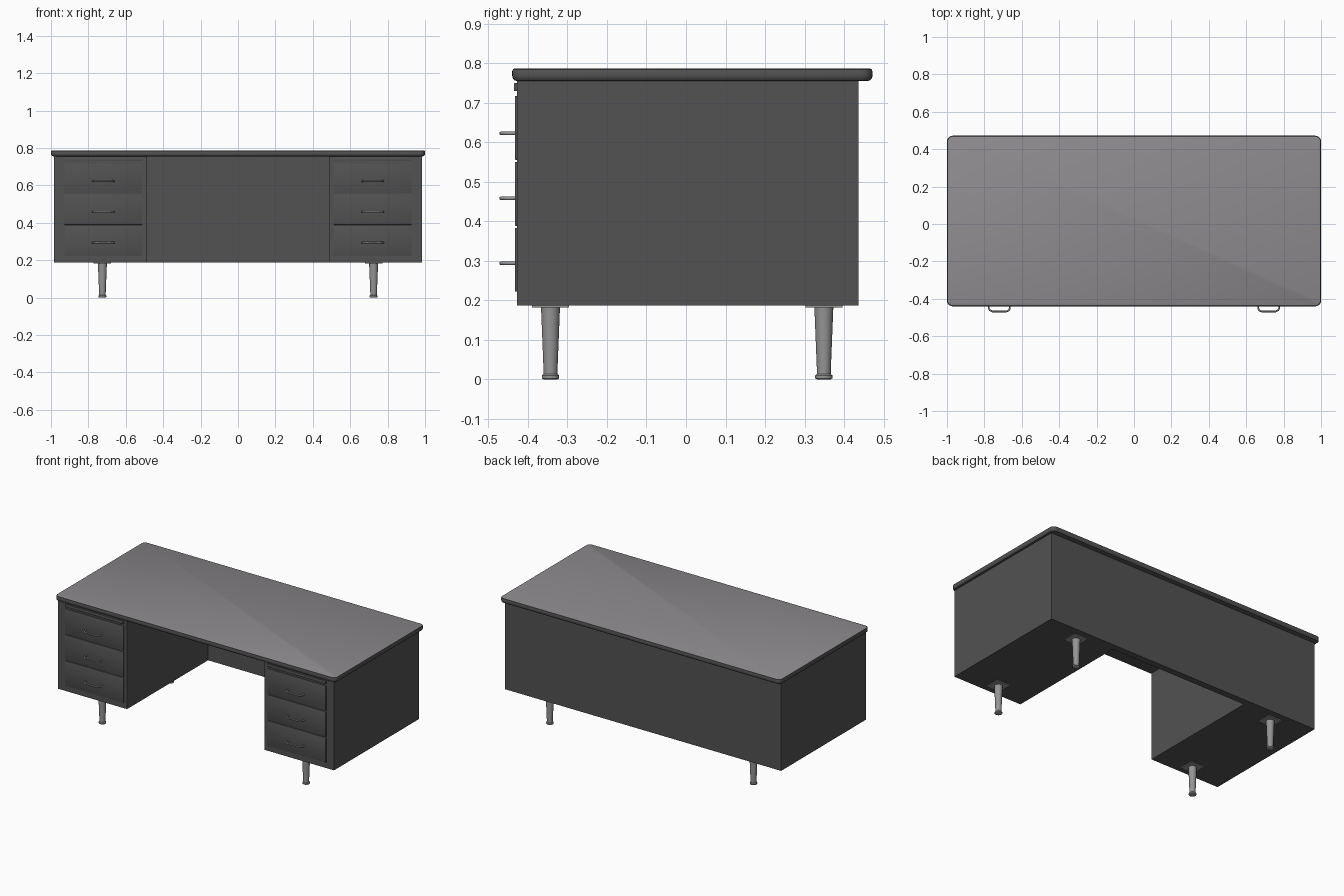
import bpy, bmesh, math
from mathutils import Vector

if "Cube" in bpy.data.objects:
    bpy.data.objects.remove(bpy.data.objects["Cube"])


def material(name, r, g, b):
    m = bpy.data.materials.new(name)
    m.diffuse_color = (r, g, b, 1)
    m.use_nodes = True
    m.node_tree.nodes["Principled BSDF"].inputs["Base Color"].default_value = m.diffuse_color
    return m


BODY = material("charcoal steel", 0.085, 0.085, 0.085)
TOP = material("grey laminate", 0.265, 0.255, 0.265)
METAL = material("brushed metal", 0.30, 0.30, 0.30)


def finish(name, bm, mats, smooth=True):
    bmesh.ops.recalc_face_normals(bm, faces=bm.faces)
    me = bpy.data.meshes.new(name)
    bm.to_mesh(me)
    bm.free()
    ob = bpy.data.objects.new(name, me)
    bpy.context.collection.objects.link(ob)
    for m in mats:
        me.materials.append(m)
    if smooth:
        bpy.ops.object.select_all(action='DESELECT')
        ob.select_set(True)
        bpy.context.view_layer.objects.active = ob
        bpy.ops.object.shade_smooth_by_angle(angle=math.radians(35))
    return ob


def box(name, x0, x1, y0, y1, z0, z1, mat, bevel=0.0):
    bm = bmesh.new()
    bmesh.ops.create_cube(bm, size=1)
    for v in bm.verts:
        v.co = Vector(((x0, x1)[v.co.x > 0], (y0, y1)[v.co.y > 0], (z0, z1)[v.co.z > 0]))
    if bevel:
        bmesh.ops.bevel(bm, geom=bm.edges[:], offset=bevel, segments=2,
                        profile=0.5, affect='EDGES')
    return finish(name, bm, [mat], bool(bevel))


def lathe(name, profile, x, y, mat, n=24):
    bm = bmesh.new()
    rings = [[bm.verts.new((x + r * math.cos(2 * math.pi * i / n),
                            y + r * math.sin(2 * math.pi * i / n), z))
              for i in range(n)] for r, z in profile]
    for a, b in zip(rings, rings[1:]):
        for i in range(n):
            bm.faces.new((a[i], a[(i + 1) % n], b[(i + 1) % n], b[i]))
    bm.faces.new(rings[0])
    bm.faces.new(rings[-1])
    return finish(name, bm, [mat])


# desk top: rounded-corner slab stacked from inset outlines, dark rim, light surface
def desk_top():
    bm = bmesh.new()
    prof = [(0.014, 0.755), (0.006, 0.757), (0.001, 0.763), (0, 0.769),
            (0, 0.780), (0.002, 0.785), (0.006, 0.787)]
    rad, seg, rings = 0.03, 6, []
    for inset, z in prof:
        ring = []
        for k, (sx, sy) in enumerate(((1, 1), (-1, 1), (-1, -1), (1, -1))):
            cx = sx * (1 - rad)
            cy = (0.472 - rad) if sy > 0 else (-0.44 + rad)
            for i in range(seg + 1):
                a = math.pi / 2 * (k + i / seg)
                ring.append(bm.verts.new((cx + (rad - inset) * math.cos(a),
                                          cy + (rad - inset) * math.sin(a), z)))
        rings.append(ring)
    n = len(rings[0])
    for a, b in zip(rings, rings[1:]):
        for i in range(n):
            bm.faces.new((a[i], a[(i + 1) % n], b[(i + 1) % n], b[i]))
    bm.faces.new(rings[0])
    bm.faces.new(rings[-1]).material_index = 1
    finish("desk_top", bm, [BODY, TOP])


desk_top()

# modesty panel closing the back
box("back_panel", -0.49, 0.49, 0.395, 0.437, 0.187, 0.757, BODY)


# bowed drawer pull
def pull(name, cx, z):
    pts = [(-0.056, -0.43), (-0.056, -0.452), (-0.050, -0.462), (-0.036, -0.468),
           (0.036, -0.468), (0.050, -0.462), (0.056, -0.452), (0.056, -0.43)]
    cu = bpy.data.curves.new(name, 'CURVE')
    cu.dimensions = '3D'
    cu.bevel_depth = 0.0048
    cu.bevel_resolution = 2
    sp = cu.splines.new('POLY')
    sp.points.add(len(pts) - 1)
    for p, (x, y) in zip(sp.points, pts):
        p.co = (cx + x, y, z, 1)
    sp.use_smooth = True
    cu.materials.append(METAL)
    ob = bpy.data.objects.new(name, cu)
    bpy.context.collection.objects.link(ob)


leg_profile = [(0.017, 0), (0.022, 0.003), (0.022, 0.010), (0.0175, 0.014),
               (0.0175, 0.02), (0.024, 0.183)]

for side, s in (("left", -1), ("right", 1)):
    # pedestal
    x0, x1 = sorted((s * 0.49, s * 0.983))
    box(side + "_pedestal", x0, x1, -0.428, 0.437, 0.187, 0.757, BODY)
    # writing slide above the drawers
    c = s * 0.72
    box(side + "_slide", c - 0.208, c + 0.208, -0.436, -0.42, 0.730, 0.750, BODY, 0.002)
    # three drawers with pulls
    for i in range(3):
        z = 0.222 + i * 0.167
        box(f"{side}_drawer_{i}", c - 0.208, c + 0.208, -0.433, -0.42, z, z + 0.162, BODY, 0.002)
        pull(f"{side}_pull_{i}", c, 0.294 + i * 0.1645)
    # legs and mounting plates
    for row, y in (("front", -0.343), ("back", 0.349)):
        x = s * 0.725
        lathe(f"{side}_{row}_leg", leg_profile, x, y, METAL)
        box(f"{side}_{row}_leg_plate", x - 0.047, x + 0.047, y - 0.047, y + 0.047,
            0.182, 0.188, METAL)
